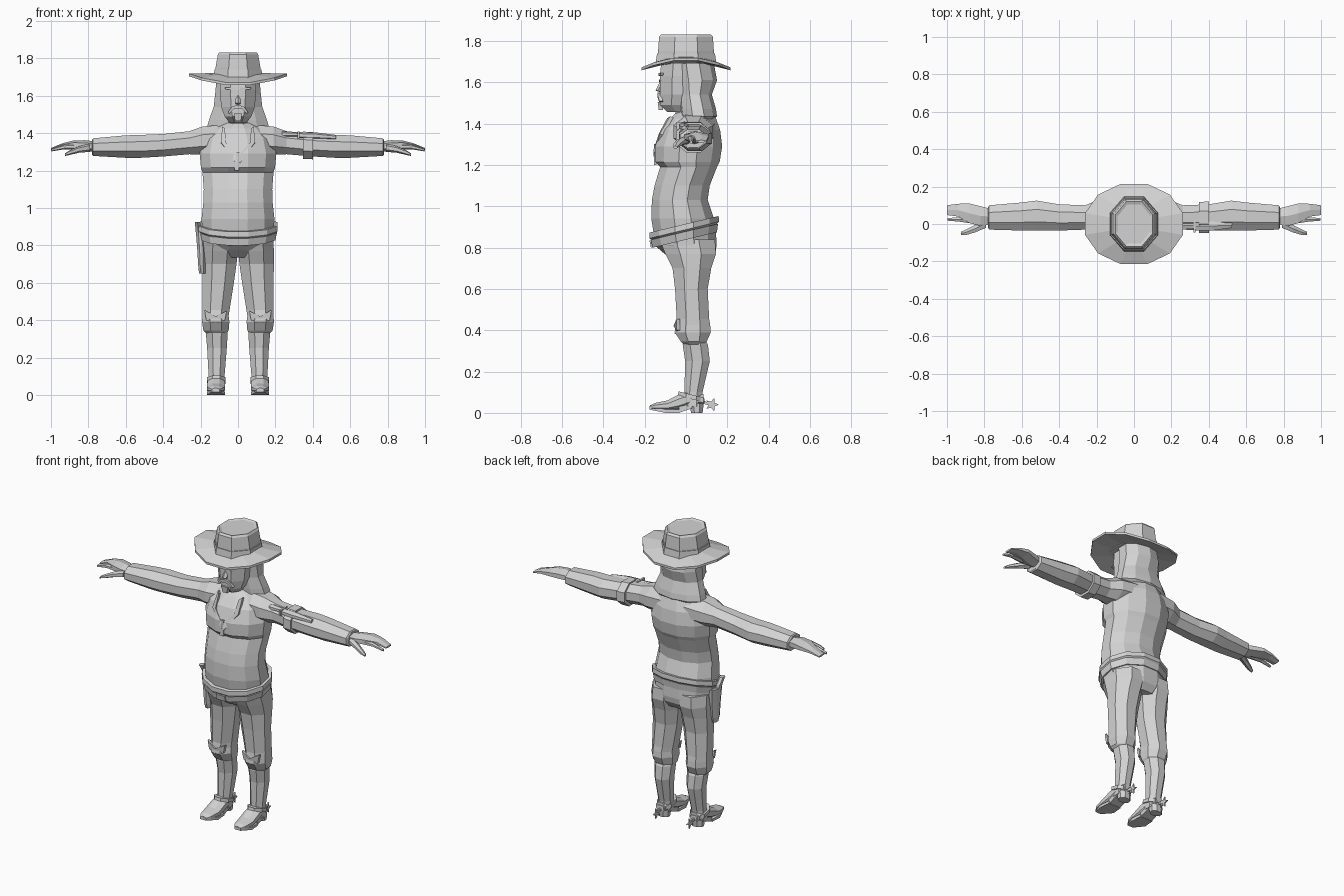
import bpy, bmesh, math
from mathutils import Vector

GREY = bpy.data.materials.new("light_grey")
GREY.diffuse_color = (0.65, 0.65, 0.65, 1)


def finish(name, bm):
    bmesh.ops.recalc_face_normals(bm, faces=bm.faces)
    me = bpy.data.meshes.new(name)
    bm.to_mesh(me)
    bm.free()
    me.materials.append(GREY)
    ob = bpy.data.objects.new(name, me)
    bpy.context.collection.objects.link(ob)
    return ob


def section(n):
    # n-sided outline with flat sides, stretched to fill a -1..1 box
    a = [(k + 0.5) * 2 * math.pi / n for k in range(n)]
    mx, my = max(math.cos(t) for t in a), max(math.sin(t) for t in a)
    return [(math.cos(t) / mx, math.sin(t) / my) for t in a]


def loft(name, rings, axis="z", n=8, side=1, warp=None):
    # each ring: position on the axis, then min/max of the two other axes
    bm = bmesh.new()
    loops = []
    for t, a0, a1, b0, b1 in rings:
        loop = []
        for u, v in section(n):
            a = (a0 + a1) / 2 + u * (a1 - a0) / 2
            b = (b0 + b1) / 2 + v * (b1 - b0) / 2
            p = Vector({"z": (a, b, t), "x": (t, a, b), "y": (a, t, b)}[axis])
            if warp:
                p = Vector(warp(p))
            p.x *= side
            loop.append(bm.verts.new(p))
        loops.append(loop)
    for A, B in zip(loops, loops[1:]):
        for i in range(n):
            j = (i + 1) % n
            bm.faces.new((A[i], A[j], B[j], B[i]))
    bm.faces.new(loops[0])
    bm.faces.new(loops[-1])
    return finish(name, bm)


def plate(name, pts, depth, side=1):
    # outline pushed along a depth vector
    bm = bmesh.new()
    d = Vector(depth)
    A = [bm.verts.new((x * side, y, z)) for x, y, z in pts]
    B = [bm.verts.new(((x + d.x) * side, y + d.y, z + d.z)) for x, y, z in pts]
    n = len(A)
    bm.faces.new(A)
    bm.faces.new(B)
    for i in range(n):
        j = (i + 1) % n
        bm.faces.new((A[i], A[j], B[j], B[i]))
    return finish(name, bm)


def sym(t, w, y0, y1):
    return (t, -w, w, y0, y1)


# Hat: curled brim, band, crown with a sunken top
def curl(p):
    r = math.hypot(p.x / 0.26, p.y / 0.215)
    return (p.x, p.y, p.z - 0.04 * r * r + 0.05 * (p.x / 0.26) ** 2)

loft("hat_brim", [sym(1.695, 0.12, -0.13, 0.13), sym(1.697, 0.262, -0.215, 0.215),
                  sym(1.711, 0.262, -0.215, 0.215), sym(1.72, 0.12, -0.13, 0.13)], n=12, warp=curl)
loft("hat_band", [sym(1.69, 0.131, -0.147, 0.147), sym(1.74, 0.126, -0.14, 0.14)], n=8)
loft("hat_crown", [sym(1.69, 0.122, -0.138, 0.138), sym(1.75, 0.12, -0.135, 0.135),
                   sym(1.82, 0.108, -0.13, 0.13), sym(1.832, 0.1, -0.12, 0.12),
                   sym(1.826, 0.085, -0.105, 0.105)], n=8)

# Head, neck and hair
loft("head", [sym(1.455, 0.045, -0.09, 0.05), sym(1.49, 0.072, -0.125, 0.06), sym(1.54, 0.09, -0.125, 0.07),
              sym(1.63, 0.097, -0.127, 0.08), sym(1.69, 0.097, -0.12, 0.08)])
loft("neck", [sym(1.38, 0.085, -0.08, 0.1), sym(1.43, 0.067, -0.05, 0.09), sym(1.5, 0.062, -0.05, 0.09)])
loft("hair", [sym(1.41, 0.12, 0.0, 0.125), sym(1.435, 0.165, -0.03, 0.15), sym(1.47, 0.155, -0.035, 0.145),
              sym(1.54, 0.13, -0.04, 0.125), sym(1.61, 0.122, -0.06, 0.15), sym(1.69, 0.115, -0.07, 0.135)], n=10)

# Face details
plate("nose", [(0, -0.12, 1.615), (0, -0.148, 1.56), (0, -0.12, 1.55)], (0.014, 0.012, 0))
plate("nose_half", [(0, -0.12, 1.615), (0, -0.148, 1.56), (0, -0.12, 1.55)], (-0.014, 0.012, 0))
plate("goatee", [(-0.022, -0.115, 1.505), (0.022, -0.115, 1.505), (0.016, -0.11, 1.465),
                 (-0.016, -0.11, 1.465)], (0, -0.022, 0))
for s in (1, -1):
    plate("moustache", [(0, -0.12, 1.55), (0.03, -0.12, 1.543), (0.055, -0.112, 1.51),
                        (0.045, -0.112, 1.505), (0.025, -0.12, 1.527), (0, -0.12, 1.533)], (0, -0.018, 0), s)
    plate("eyebrow", [(0.012, -0.12, 1.63), (0.07, -0.11, 1.635), (0.07, -0.11, 1.645),
                      (0.012, -0.12, 1.645)], (0, -0.013, 0), s)
    plate("eye", [(0.018, -0.123, 1.607), (0.032, -0.123, 1.614), (0.045, -0.12, 1.607),
                  (0.032, -0.123, 1.6)], (0, -0.007, 0), s)

# Shirt body
loft("shirt", [sym(0.86, 0.19, -0.155, 0.14), sym(0.94, 0.195, -0.168, 0.135), sym(1.03, 0.185, -0.165, 0.105),
               sym(1.1, 0.183, -0.152, 0.115), sym(1.19, 0.19, -0.125, 0.15), sym(1.215, 0.198, -0.15, 0.163),
               sym(1.29, 0.205, -0.15, 0.175), sym(1.37, 0.185, -0.12, 0.165), sym(1.425, 0.135, -0.075, 0.145),
               sym(1.455, 0.075, -0.045, 0.115)], n=12)
plate("shirt_placket", [(-0.02, -0.142, 1.2), (0.006, -0.142, 1.2), (0.008, -0.142, 1.3),
                        (-0.008, -0.142, 1.3)], (0, -0.014, 0))
for s in (1, -1):
    plate("collar", [(0, -0.14, 1.27), (0.065, -0.115, 1.345), (0.07, -0.075, 1.42), (0.085, -0.06, 1.43),
                     (0.09, -0.11, 1.345), (0.01, -0.14, 1.235)], (0, -0.017, 0.005), s)

# Belts, lower at the front
def tilt(p):
    return (p.x, p.y, p.z + 0.24 * p.y)

loft("belt", [sym(0.838, 0.2, -0.162, 0.15), sym(0.878, 0.208, -0.17, 0.155)], n=12, warp=tilt)
loft("gun_belt", [sym(0.878, 0.2, -0.168, 0.15), sym(0.887, 0.212, -0.176, 0.16),
                  sym(0.915, 0.21, -0.176, 0.158)], n=12, warp=tilt)
plate("belt_buckle", [(-0.03, -0.158, 0.8), (0.03, -0.158, 0.8), (0.03, -0.165, 0.835),
                      (-0.03, -0.165, 0.835)], (0, -0.012, 0))

# Holster and pistol grip on one hip
loft("holster", [(0.65, -0.208, -0.175, -0.04, 0.01), (0.68, -0.212, -0.175, -0.05, 0.02),
                 (0.78, -0.218, -0.175, -0.055, 0.035), (0.87, -0.225, -0.18, -0.06, 0.045)], n=8)
loft("pistol_grip", [(0.84, -0.222, -0.195, -0.035, 0.015), (0.89, -0.228, -0.2, -0.055, 0.0),
                     (0.925, -0.23, -0.202, -0.075, -0.03)], n=6)

# Trousers seat
loft("trouser_seat", [sym(0.735, 0.13, -0.06, 0.115), sym(0.775, 0.18, -0.11, 0.142),
                      sym(0.81, 0.19, -0.15, 0.148), sym(0.88, 0.192, -0.155, 0.145)], n=12)

for s in (1, -1):
    # Trouser leg, tucked in below the knee
    loft("trouser_leg", [(0.325, 0.06, 0.165, -0.005, 0.085), (0.345, 0.05, 0.185, -0.025, 0.1),
                         (0.39, 0.046, 0.192, -0.055, 0.12), (0.425, 0.05, 0.19, -0.05, 0.117),
                         (0.455, 0.045, 0.19, -0.045, 0.112), (0.6, 0.022, 0.19, -0.053, 0.105),
                         (0.7, 0.008, 0.192, -0.065, 0.122), (0.77, 0.0, 0.192, -0.1, 0.145),
                         (0.84, 0.0, 0.188, -0.13, 0.14)], side=s)
    # Knee fold
    plate("knee_fold", [(0.06, -0.03, 0.45), (0.12, -0.045, 0.42), (0.18, -0.03, 0.455),
                        (0.17, -0.03, 0.4), (0.12, -0.04, 0.385), (0.07, -0.03, 0.4)], (0, -0.016, 0), s)
    # Boot: shaft, foot, sole, heel
    loft("boot_shaft", [(0.03, 0.075, 0.16, -0.02, 0.08), (0.1, 0.072, 0.157, -0.008, 0.08),
                        (0.25, 0.06, 0.165, -0.004, 0.115), (0.33, 0.055, 0.172, -0.016, 0.106),
                        (0.342, 0.055, 0.172, -0.012, 0.1)], side=s)
    loft("boot_foot", [(-0.175, 0.1, 0.14, 0.018, 0.036), (-0.15, 0.082, 0.155, 0.012, 0.048),
                       (-0.09, 0.07, 0.166, 0.008, 0.06), (-0.03, 0.07, 0.164, 0.012, 0.092),
                       (0.02, 0.075, 0.16, 0.03, 0.11), (0.085, 0.085, 0.15, 0.035, 0.09)], "y", side=s)
    plate("boot_sole", [(0.1, -0.177, 0.016), (0.14, -0.177, 0.016), (0.167, -0.1, 0.0), (0.162, -0.03, 0.0),
                        (0.075, -0.03, 0.0), (0.069, -0.1, 0.0)], (0, 0, 0.017), s)
    plate("boot_instep", [(0.078, -0.035, 0.0), (0.078, 0.03, 0.022), (0.078, 0.03, 0.045),
                          (0.078, -0.035, 0.03)], (0.08, 0, 0), s)
    loft("boot_heel", [(0.0, 0.082, 0.155, 0.025, 0.08), (0.045, 0.078, 0.158, 0.015, 0.086)], side=s)
    # Spur strap, shank and star wheel
    loft("spur_strap", [(0.073, 0.066, 0.167, -0.04, 0.09), (0.095, 0.066, 0.167, -0.035, 0.088)],
         side=s, warp=lambda p: (p.x, p.y, p.z - 0.25 * p.y))
    plate("spur_shank", [(0.111, 0.08, 0.06), (0.111, 0.08, 0.045), (0.111, 0.125, 0.033),
                         (0.111, 0.125, 0.045)], (0.012, 0, 0), s)
    star = []
    for k in range(10):
        a, r = math.pi * k / 5, 0.034 if k % 2 == 0 else 0.015
        star.append((0.113, 0.126 + r * math.cos(a), 0.04 + r * math.sin(a)))
    plate("spur_star", star, (0.008, 0, 0), s)

    # Sleeve
    loft("sleeve", [(0.08, -0.06, 0.14, 1.29, 1.445), (0.19, -0.06, 0.13, 1.285, 1.435),
                    (0.26, -0.03, 0.1, 1.287, 1.41), (0.4, -0.035, 0.105, 1.275, 1.395),
                    (0.52, -0.035, 0.125, 1.268, 1.39), (0.6, -0.035, 0.115, 1.268, 1.388),
                    (0.775, -0.03, 0.1, 1.278, 1.372), (0.78, -0.02, 0.09, 1.285, 1.365)], "x", side=s)
    # Hand: palm and fingers, index finger, thumb
    loft("hand", [(0.76, 0.0, 0.08, 1.3, 1.355), (0.82, -0.01, 0.095, 1.305, 1.362),
                  (0.88, 0.005, 0.11, 1.315, 1.36), (0.94, 0.04, 0.108, 1.318, 1.345),
                  (1.0, 0.048, 0.1, 1.308, 1.32)], "x", n=6, side=s)
    loft("index_finger", [(0.85, 0.0, 0.04, 1.312, 1.345), (0.93, 0.012, 0.036, 1.313, 1.338),
                          (0.998, 0.018, 0.032, 1.302, 1.316)], "x", n=6, side=s)
    loft("thumb", [(0.79, -0.02, 0.03, 1.3, 1.345), (0.85, -0.045, -0.005, 1.295, 1.33),
                   (0.9, -0.06, -0.03, 1.283, 1.308), (0.925, -0.06, -0.042, 1.278, 1.292)], "x", n=6, side=s)

# Arm strap with sheathed knife
loft("arm_strap", [(0.348, -0.047, 0.118, 1.262, 1.408), (0.4, -0.048, 0.12, 1.26, 1.405)], "x")
loft("knife_sheath", [(0.33, -0.035, 0.015, 1.37, 1.406), (0.42, -0.035, 0.015, 1.367, 1.403),
                      (0.525, -0.02, 0.005, 1.365, 1.39)], "x", n=6)
loft("knife_guard", [(0.318, -0.045, 0.025, 1.372, 1.408), (0.33, -0.045, 0.025, 1.372, 1.408)], "x", n=4)
loft("knife_handle", [(0.235, -0.025, 0.008, 1.383, 1.408), (0.25, -0.03, 0.012, 1.378, 1.41),
                      (0.32, -0.025, 0.008, 1.38, 1.405)], "x", n=6)
